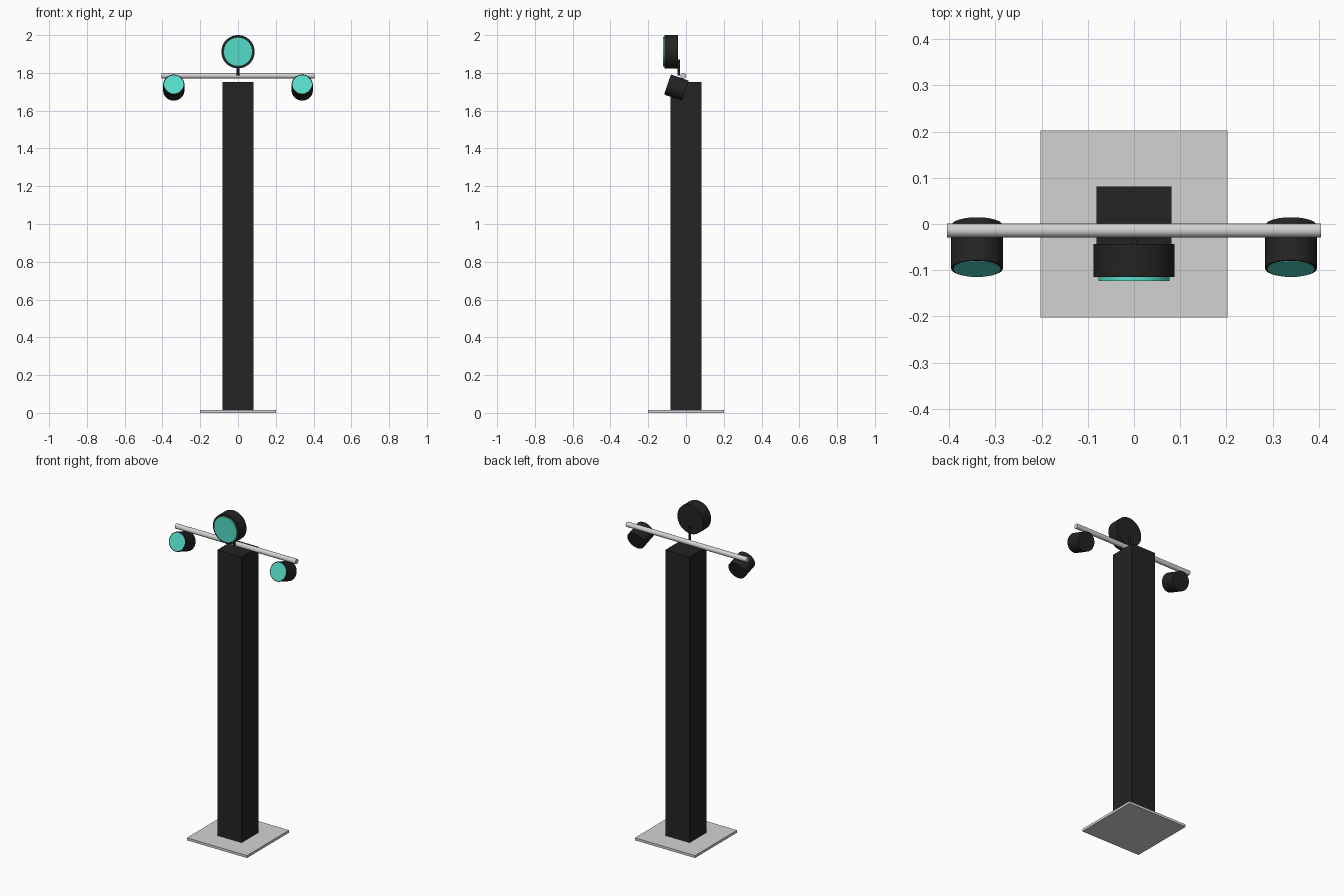
import bpy
from math import radians
from mathutils import Matrix, Vector

cube = bpy.data.objects.get("Cube")
if cube:
    bpy.data.objects.remove(cube, do_unlink=True)


def material(name, color, roughness=0.5):
    m = bpy.data.materials.new(name)
    m.use_nodes = True
    m.diffuse_color = (*color, 1)
    bsdf = m.node_tree.nodes["Principled BSDF"]
    bsdf.inputs["Base Color"].default_value = (*color, 1)
    bsdf.inputs["Roughness"].default_value = roughness
    return m


BLACK = material("matte_black", (0.017, 0.017, 0.017))
GREY = material("light_grey", (0.65, 0.65, 0.65))
TURQUOISE = material("turquoise_lens", (0.09, 0.72, 0.58))


def box(name, size, center, mat):
    bpy.ops.mesh.primitive_cube_add(size=1, location=center)
    o = bpy.context.object
    o.name = name
    o.scale = size
    bpy.ops.object.transform_apply(location=False, rotation=False, scale=True)
    o.data.materials.append(mat)
    return o


def rod(name, start, end, radius, mat, sides=48):
    """Smooth cylinder between two points."""
    a, b = Vector(start), Vector(end)
    bpy.ops.mesh.primitive_cylinder_add(
        vertices=sides, radius=radius, depth=(b - a).length, location=(a + b) / 2,
        rotation=(b - a).to_track_quat('Z', 'Y').to_euler())
    o = bpy.context.object
    o.name = name
    o.data.materials.append(mat)
    bpy.ops.object.shade_smooth_by_angle(angle=radians(35))
    return o


def lamp(name, center, radius, depth, lens_radius, lens_out, tilt=0):
    """Round housing facing the front, tilted upward, with a raised lens."""
    c = Vector(center)
    forward = Matrix.Rotation(-radians(tilt), 3, 'X') @ Vector((0, -1, 0))
    front = c + forward * depth / 2
    rod(name + "_housing", c - forward * depth / 2, front, radius, BLACK)
    rod(name + "_lens", front - forward * 0.01, front + forward * lens_out,
        lens_radius, TURQUOISE)


# Base plate and column
box("base_plate", (0.404, 0.404, 0.015), (0, 0, 0.0075), GREY)
box("column", (0.163, 0.163, 1.737), (0, 0, 0.8835), BLACK)

# Crossbar and the stem of the top lamp
rod("crossbar", (-0.405, -0.014, 1.785), (0.405, -0.014, 1.785), 0.015, GREY)
rod("lamp_stem", (0, -0.038, 1.785), (0, -0.038, 1.87), 0.007, BLACK, 24)

# Top lamp and the two side spotlights
lamp("top_lamp", (0, -0.079, 1.912), 0.088, 0.072, 0.077, 0.008)
for side, x in (("left", 0.34), ("right", -0.34)):
    lamp(side + "_spotlight", (x, -0.05, 1.722), 0.056, 0.098, 0.051, 0.002, tilt=19)
